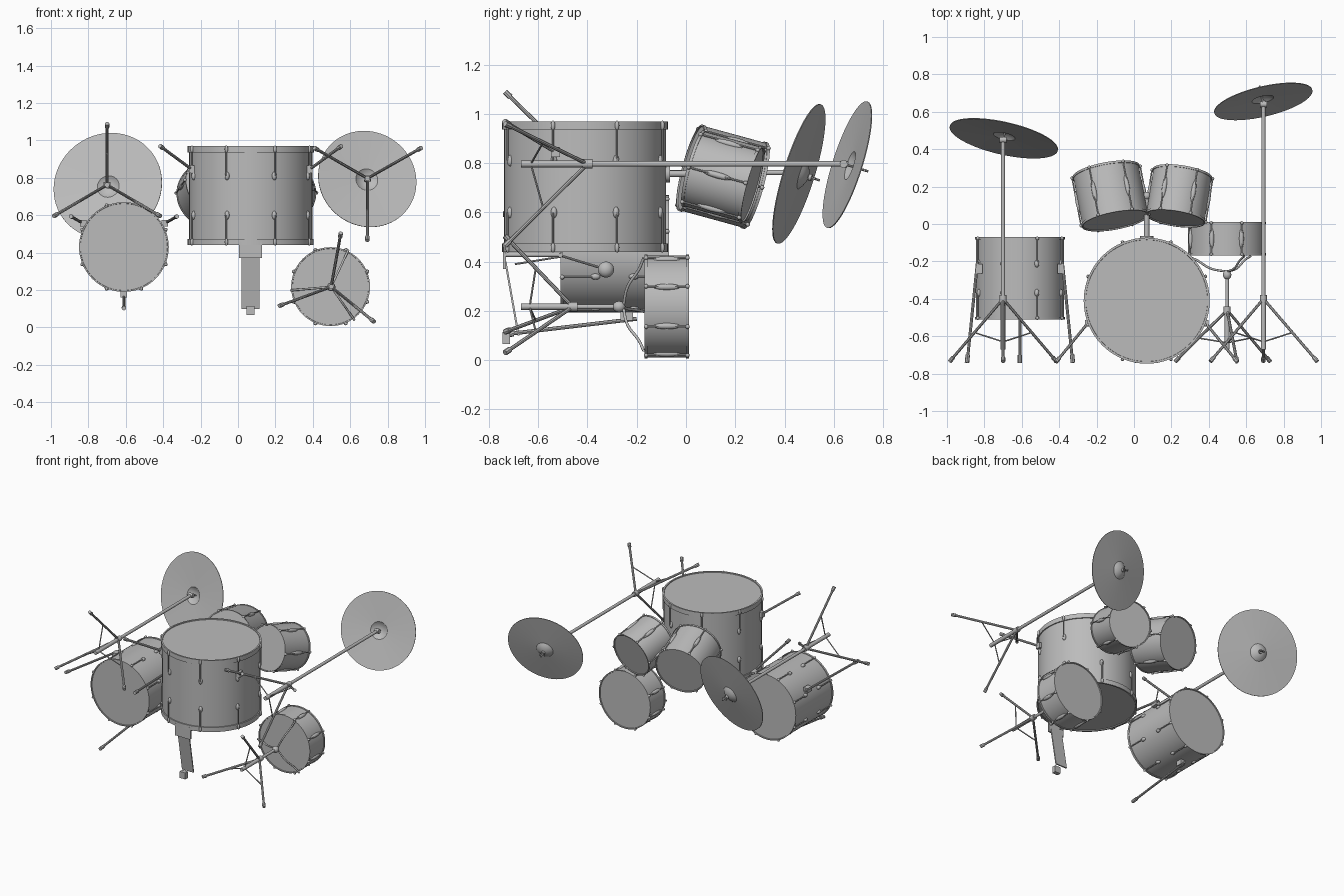
import bpy, bmesh, math
from mathutils import Vector, Matrix

cube = bpy.data.objects.get("Cube")
if cube:
    bpy.data.objects.remove(cube)

mat = bpy.data.materials.new("plain grey")
mat.use_nodes = True
grey = (0.5, 0.5, 0.5, 1)
mat.diffuse_color = grey
mat.node_tree.nodes["Principled BSDF"].inputs["Base Color"].default_value = grey


def frame(centre, axis):
    """Matrix whose z follows the axis and whose x stays near world x."""
    z = Vector(axis).normalized()
    ref = Vector((0, 1, 0)) if abs(z.x) > 0.9 else Vector((1, 0, 0))
    x = (ref - z * ref.dot(z)).normalized()
    m = Matrix((x, z.cross(x), z)).transposed().to_4x4()
    m.translation = Vector(centre)
    return m


def finish(name, bm, matrix=None):
    bmesh.ops.recalc_face_normals(bm, faces=bm.faces)
    me = bpy.data.meshes.new(name)
    bm.to_mesh(me)
    bm.free()
    me.materials.append(mat)
    ob = bpy.data.objects.new(name, me)
    bpy.context.collection.objects.link(ob)
    if matrix:
        ob.matrix_world = matrix
    bpy.ops.object.select_all(action='DESELECT')
    ob.select_set(True)
    bpy.context.view_layer.objects.active = ob
    bpy.ops.object.shade_smooth_by_angle(angle=math.radians(35))
    return ob


def rod(bm, a, b, r, r2=None, sides=12):
    a, b = Vector(a), Vector(b)
    bmesh.ops.create_cone(bm, cap_ends=True, segments=sides, radius1=r,
                          radius2=r if r2 is None else r2, depth=(b - a).length,
                          matrix=frame((a + b) / 2, b - a))


def ball(bm, c, size):
    bmesh.ops.create_uvsphere(bm, u_segments=12, v_segments=8, radius=1,
                              matrix=Matrix.Translation(c) @ Matrix.Diagonal((*size, 1)))


def box(bm, c, size, axis=(0, 0, 1)):
    bmesh.ops.create_cube(bm, size=1, matrix=frame(c, axis) @ Matrix.Diagonal((*size, 1)))


def lathe(bm, profile, steps=64):
    vs = [bm.verts.new((r, 0, h)) for r, h in profile]
    edges = [bm.edges.new(p) for p in zip(vs, vs[1:])]
    bmesh.ops.spin(bm, geom=vs + edges, cent=(0, 0, 0), axis=(0, 0, 1),
                   angle=math.tau, steps=steps)
    bmesh.ops.remove_doubles(bm, verts=bm.verts, dist=1e-5)


def drum(name, centre, axis, r, height, hoop, lip, lugs, lug_h, lug_len, turn):
    """Shell with hoops and recessed heads, plus lugs and tension rods."""
    m, h = frame(centre, axis), height / 2
    half = [(0, h - 0.006), (r - 0.004, h - 0.006), (r - 0.003, h), (r + lip, h),
            (r + lip, h - hoop), (r, h - hoop)]
    bm = bmesh.new()
    lathe(bm, half + [(a, -b) for a, b in reversed(half)])
    finish(name + "_shell", bm, m)
    bm = bmesh.new()
    for i in range(lugs):
        ang = math.tau * (i + turn) / lugs
        c, s = math.cos(ang), math.sin(ang)
        for side in ((1, -1) if lug_h else (1,)):
            z, q = side * lug_h, r + lip + 0.003
            ball(bm, (r * c, r * s, z), (0.013, 0.013, lug_len))
            rod(bm, (q * c, q * s, z), (q * c, q * s, side * (h - 0.002)), 0.004, sides=8)
            if not lug_h:
                rod(bm, (q * c, q * s, z), (q * c, q * s, 0.002 - h), 0.004, sides=8)
            for e in (side, -side):
                ball(bm, (q * c, q * s, e * (h - hoop / 2)), (0.009, 0.009, hoop / 2 + 0.003))
    finish(name + "_lugs", bm, m)


# Drums
drum("bass_drum", (0.068, -0.41, 0.705), (0, 0, 1), 0.329, 0.53, 0.034, 0.008, 8, 0.105, 0.023, 0.5)
drum("floor_tom", (-0.61, -0.29, 0.43), (0, 1, 0), 0.236, 0.44, 0.014, 0.004, 8, 0.078, 0.02, 0.5)
drum("snare_drum", (0.495, -0.078, 0.218), (0, 1, 0), 0.207, 0.18, 0.012, 0.004, 8, 0, 0.055, 0.5)
drum("large_rack_tom", (-0.125, 0.15, 0.745), (-0.18, 0.95, -0.26), 0.178, 0.28, 0.012, 0.004, 6, 0, 0.06, 0)
drum("small_rack_tom", (0.24, 0.15, 0.745), (0.15, 0.95, -0.26), 0.157, 0.255, 0.012, 0.004, 6, 0, 0.06, 0)


def tripod(bm, x, z, hub_y, spread_y, brace_y, feet):
    """Three splayed legs with rubber feet and thin braces to the pole."""
    hub = Vector((x, hub_y, z))
    rod(bm, hub - Vector((0, 0.02, 0)), hub + Vector((0, 0.02, 0)), 0.019)
    for fx, fz in feet:
        foot = Vector((fx, -0.735, fz))
        rod(bm, hub, foot, 0.008, sides=8)
        d = (foot - hub).normalized()
        rod(bm, foot - d * 0.03, foot, 0.012, sides=8)
        rod(bm, hub.lerp(foot, (hub_y - spread_y) / (hub_y + 0.735)),
            (x, brace_y, z), 0.004, sides=8)


def cymbal(side, centre, normal, r, pole, feet):
    m = frame(centre, normal)
    bm = bmesh.new()
    top = [(0, 0.035), (0.025, 0.032), (0.048, 0.02), (0.06, 0.01), (r * 0.6, 0.004), (r, -0.003)]
    lathe(bm, top + [(a, b - 0.004) for a, b in reversed(top)])
    finish(side + "_cymbal", bm, m)
    # Stand: two-stage pole, tilter, wing nut and tripod
    x, y, z = pole
    bm = bmesh.new()
    rod(bm, (x, -0.67, z), (x, -0.38, z), 0.014)
    rod(bm, (x, -0.38, z), (x, y, z), 0.011)
    rod(bm, (x - 0.018, y, z), (x + 0.018, y, z), 0.016)
    rod(bm, (x, y, z), m @ Vector((0, 0, 0.085)), 0.005, sides=8)
    for h in (-0.012, 0.045):
        rod(bm, m @ Vector((0, 0, h - 0.006)), m @ Vector((0, 0, h + 0.006)), 0.014)
    rod(bm, m @ Vector((-0.02, 0, 0.065)), m @ Vector((0.02, 0, 0.065)), 0.005, sides=8)
    tripod(bm, x, z, -0.4, -0.58, -0.63, feet)
    finish(side + "_cymbal_stand", bm)


cymbal("right", (-0.695, 0.463, 0.755), (0.21, 0.93, -0.29), 0.296, (-0.7, 0.45, 0.762),
       [(-0.7, 1.09), (-0.985, 0.595), (-0.415, 0.595)])
cymbal("left", (0.69, 0.66, 0.792), (-0.22, 0.93, -0.295), 0.269, (0.692, 0.64, 0.797),
       [(0.692, 0.465), (0.98, 0.96), (0.408, 0.96)])

# Snare stand with curved basket arms
bm = bmesh.new()
sx, sz = 0.498, 0.217
rod(bm, (sx, -0.67, sz), (sx, -0.44, sz), 0.013)
rod(bm, (sx, -0.46, sz), (sx, -0.25, sz), 0.01)
ball(bm, (sx, -0.272, sz), (0.023, 0.026, 0.023))
tripod(bm, sx, sz, -0.46, -0.61, -0.635, [(0.55, 0.505), (0.22, 0.115), (0.728, 0.03)])
finish("snare_stand", bm)
for i, deg in enumerate((65, 185, 305)):
    c, s = math.cos(math.radians(deg)), math.sin(math.radians(deg))
    cu = bpy.data.curves.new("snare_arm", 'CURVE')
    cu.dimensions, cu.bevel_depth, cu.bevel_resolution = '3D', 0.006, 2
    sp = cu.splines.new('BEZIER')
    path = [(0, -0.255), (0.09, -0.237), (0.17, -0.19), (0.218, -0.172)]
    sp.bezier_points.add(len(path) - 1)
    for p, (d, y) in zip(sp.bezier_points, path):
        p.co = (sx + d * c, y, sz + d * s)
        p.handle_left_type = p.handle_right_type = 'AUTO'
    cu.materials.append(mat)
    ob = bpy.data.objects.new("snare_arm_%d" % (i + 1), cu)
    bpy.context.collection.objects.link(ob)

# Floor tom legs and brackets
bm = bmesh.new()
for deg in (30, 150, 270):
    c, s = math.cos(math.radians(deg)), math.sin(math.radians(deg))
    at = lambda d, y: Vector((-0.61 + d * c, y, 0.43 + d * s))
    box(bm, at(0.252, -0.24), (0.035, 0.035, 0.05), (0, 1, 0))
    rod(bm, at(0.262, -0.2), at(0.325, -0.735), 0.008, sides=8)
    rod(bm, at(0.322, -0.7), at(0.327, -0.742), 0.012, sides=8)
finish("floor_tom_legs", bm)

# Bass drum spurs
bm = bmesh.new()
for s in (-1, 1):
    a, b = Vector((0.068 + s * 0.315, -0.53, 0.845)), Vector((0.068 + s * 0.485, -0.738, 0.97))
    box(bm, a, (0.03, 0.035, 0.04))
    rod(bm, a, b, 0.008, sides=8)
    rod(bm, b - (b - a) * 0.1, b, 0.012, sides=8)
finish("bass_drum_spurs", bm)

# Rack tom post and arms
bm = bmesh.new()
rod(bm, (0.068, -0.085, 0.757), (0.068, 0.16, 0.757), 0.014)
rod(bm, (0.068, -0.085, 0.757), (0.068, -0.065, 0.757), 0.035)
ball(bm, (0.068, 0.15, 0.757), (0.022, 0.022, 0.022))
for x in (-0.03, 0.16):
    rod(bm, (0.068, 0.15, 0.757), (x, 0.15, 0.75), 0.01)
finish("tom_holder", bm)

# Bass pedal: footplate, heel block, posts, axle and beater
bm = bmesh.new()
px = 0.067
a, b = Vector((px, -0.733, 0.4)), Vector((px, -0.68, 0.1))
box(bm, (a + b) / 2, (0.094, 0.008, (b - a).length), b - a)
box(bm, (px, -0.73, 0.09), (0.045, 0.03, 0.048))
box(bm, (px, -0.737, 0.415), (0.125, 0.012, 0.09))
for s in (-1, 1):
    rod(bm, (px + s * 0.05, -0.74, 0.428), (px + s * 0.05, -0.5, 0.428), 0.009)
rod(bm, (px - 0.06, -0.51, 0.425), (px + 0.06, -0.51, 0.425), 0.009)
rod(bm, (px, -0.51, 0.425), (px, -0.33, 0.37), 0.005, sides=8)
rod(bm, (px, -0.51, 0.42), (px, -0.695, 0.39), 0.004, sides=8)
ball(bm, (px, -0.325, 0.368), (0.027, 0.033, 0.033))
finish("bass_pedal", bm)
